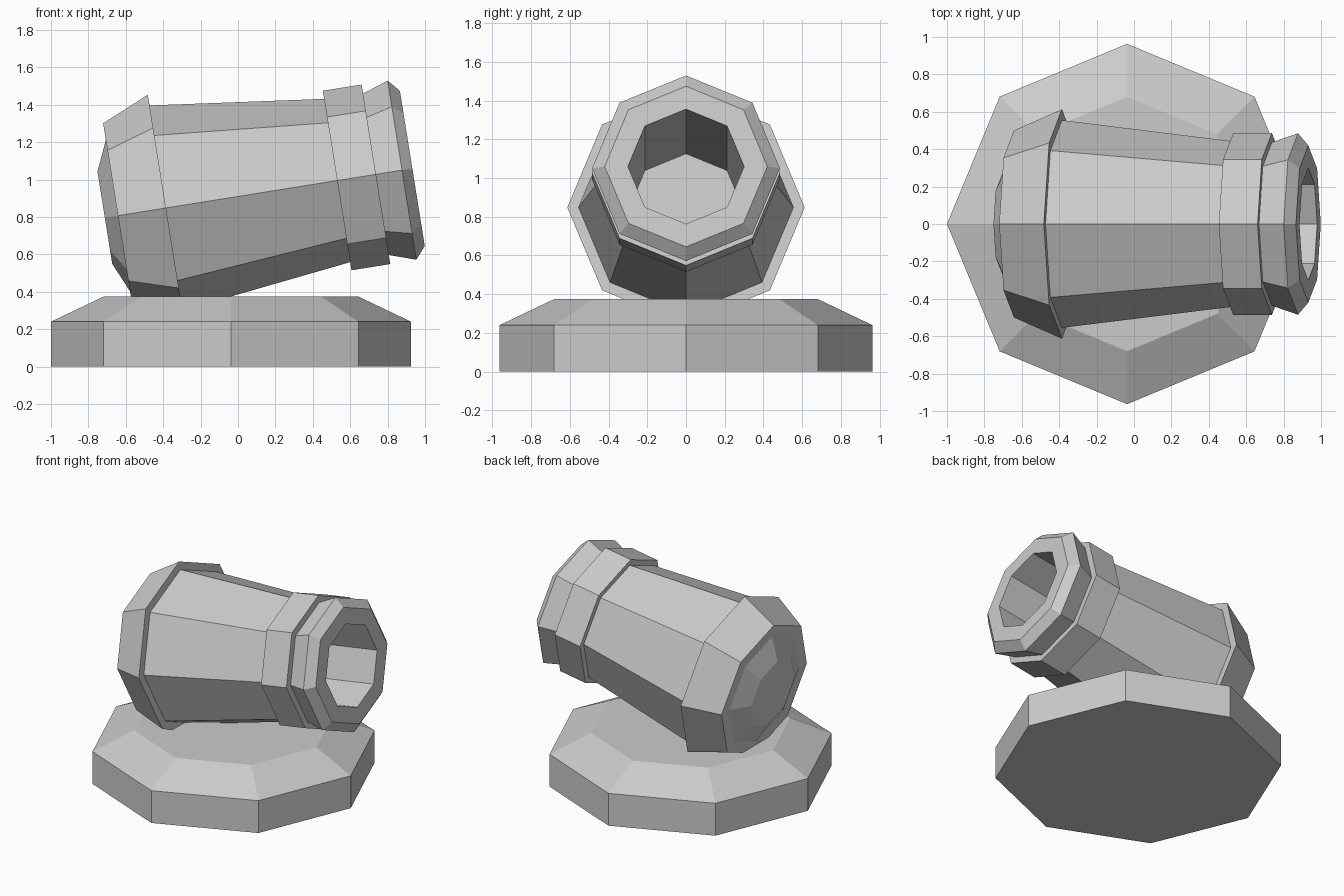
import bpy, bmesh
from math import cos, sin, pi, radians

if "Cube" in bpy.data.objects:
    bpy.data.objects.remove(bpy.data.objects["Cube"])

SIDES = 8


def lathe(name, profile, location=(0, 0, 0), rotation=(0, 0, 0)):
    """Turn (radius, height) points around local z, closing both ends with flat caps."""
    bm = bmesh.new()
    rings = [[bm.verts.new((r * cos(2 * pi * i / SIDES), r * sin(2 * pi * i / SIDES), h))
              for i in range(SIDES)] for r, h in profile]
    for a, b in zip(rings, rings[1:]):
        for i in range(SIDES):
            j = (i + 1) % SIDES
            bm.faces.new((a[i], a[j], b[j], b[i]))
    bm.faces.new(rings[0][::-1])
    bm.faces.new(rings[-1])
    mesh = bpy.data.meshes.new(name)
    bm.to_mesh(mesh)
    bm.free()
    obj = bpy.data.objects.new(name, mesh)
    obj.location = location
    obj.rotation_euler = rotation
    bpy.context.collection.objects.link(obj)
    return obj


# Octagonal plinth with a sloped top edge
lathe("base", [(0.963, 0), (0.963, 0.24), (0.68, 0.375)], location=(-0.037, 0, 0))

# Stubby barrel: breech cap, flared breech band, taper, muzzle bands, then down the bore
lathe("cannon_barrel", [
    (0.25, -0.721), (0.41, -0.65),                 # breech cap
    (0.50, -0.65), (0.613, -0.39),                 # breech band
    (0.555, -0.39), (0.442, 0.537),                # tapered body
    (0.486, 0.537), (0.486, 0.747),                # muzzle band
    (0.437, 0.747), (0.485, 0.888), (0.42, 0.944), # flared lip
    (0.30, 0.944), (0.30, -0.51),                  # bore
], location=(0, 0, 0.91), rotation=(0, radians(90 - 9.1), 0))
